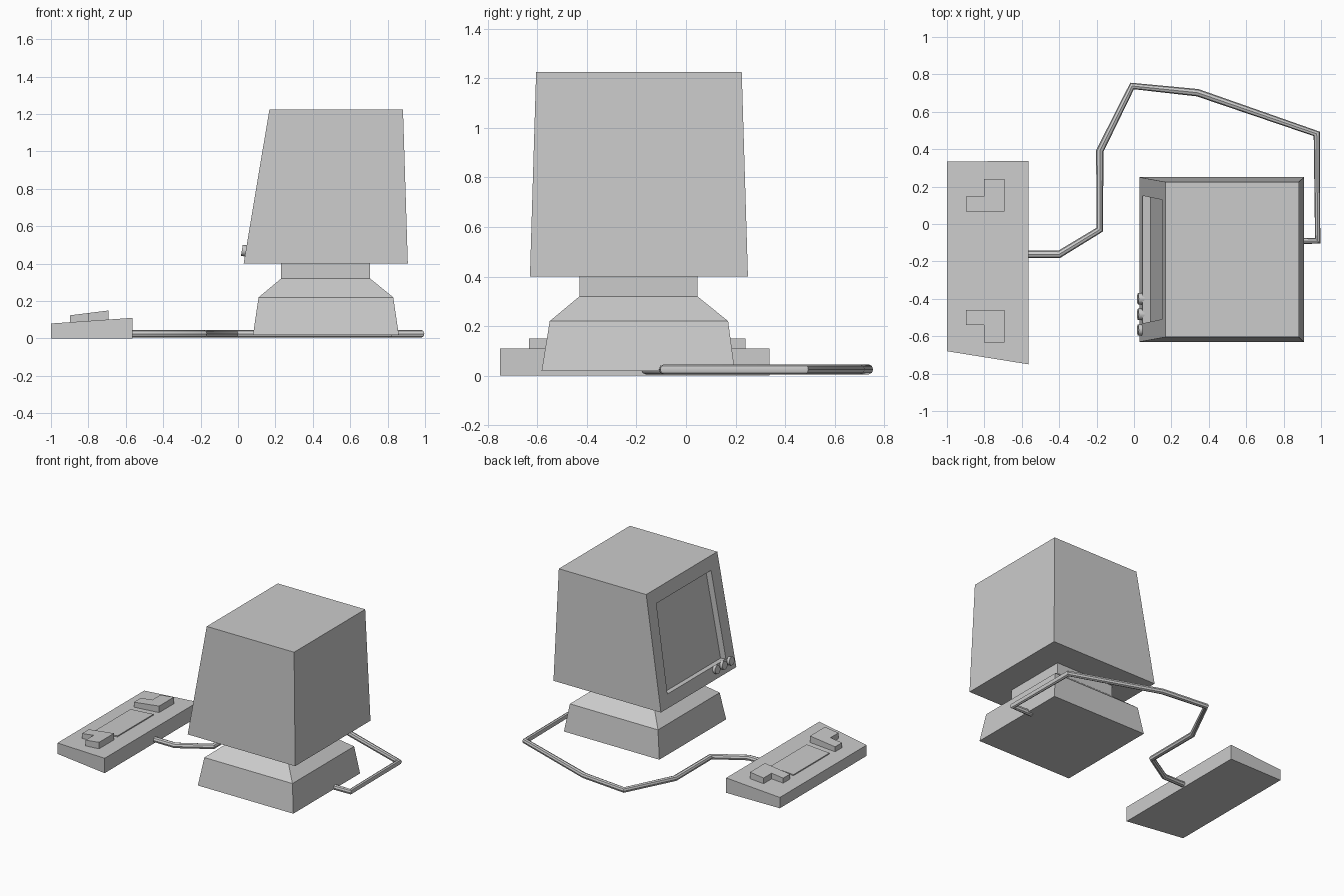
import bpy, bmesh, math
from mathutils import Vector

if "Cube" in bpy.data.objects:
    bpy.data.objects.remove(bpy.data.objects["Cube"])


def finish(name, bm):
    bmesh.ops.recalc_face_normals(bm, faces=bm.faces)
    mesh = bpy.data.meshes.new(name)
    bm.to_mesh(mesh)
    bm.free()
    obj = bpy.data.objects.new(name, mesh)
    bpy.context.collection.objects.link(obj)
    return obj


def loft(rings):
    """Closed solid skinned through rings of equal point count."""
    bm = bmesh.new()
    loops = [[bm.verts.new(p) for p in ring] for ring in rings]
    n = len(loops[0])
    for a, b in zip(loops, loops[1:]):
        for i in range(n):
            j = (i + 1) % n
            bm.faces.new((a[i], a[j], b[j], b[i]))
    bm.faces.new(loops[0][::-1])
    bm.faces.new(loops[-1])
    bmesh.ops.recalc_face_normals(bm, faces=bm.faces)
    return bm


def rect(x0, x1, y0, y1, z):
    return [(x0, y0, z), (x1, y0, z), (x1, y1, z), (x0, y1, z)]


# Tapered monitor case with a sunken screen in its sloping face
bm = loft([rect(0.03, 0.908, -0.63, 0.25, 0.40),
           rect(0.168, 0.882, -0.605, 0.225, 1.225)])
screen = min(bm.faces, key=lambda f: f.calc_center_median().x)
bmesh.ops.inset_individual(bm, faces=[screen], thickness=0.138)
bmesh.ops.inset_individual(bm, faces=[screen], thickness=0.0, depth=-0.044)
finish("monitor_case", bm)

# Stepped stand and neck
finish("monitor_stand", loft([
    rect(0.08, 0.86, -0.583, 0.197, 0.018),
    rect(0.11, 0.83, -0.55, 0.17, 0.22),
    rect(0.23, 0.707, -0.43, 0.046, 0.32),
    rect(0.23, 0.707, -0.43, 0.046, 0.402)]))

# Three control knobs standing square to the sloping face
slope = 0.138 / 0.825
normal = Vector((-1, 0, slope)).normalized()
for i, y in enumerate((-0.40, -0.483, -0.566)):
    z = 0.468
    spot = Vector((0.03 + slope * (z - 0.40), y, z))
    bpy.ops.mesh.primitive_cylinder_add(
        vertices=12, radius=0.03, depth=0.03, location=spot + normal * 0.006,
        rotation=normal.to_track_quat('Z', 'Y').to_euler())
    knob = bpy.context.object
    knob.name = f"control_knob_{i + 1}"
    bpy.ops.object.shade_smooth_by_angle(angle=math.radians(40))

# Keyboard wedge
deck = [(-1, -0.68), (-0.565, -0.75), (-0.565, 0.338), (-1, 0.333)]


def deck_z(x):
    return 0.08 + (x + 1) * 0.03 / 0.435


finish("keyboard", loft([[(x, y, 0) for x, y in deck],
                         [(x, y, deck_z(x)) for x, y in deck]]))


def key_block(name, outline, height):
    finish(name, loft([[(x, y, deck_z(x) - 0.01) for x, y in outline],
                       [(x, y, deck_z(x) + height(x)) for x, y in outline]]))


# Central key panel and a mirrored pair of L-shaped key blocks
key_block("key_panel", [(-0.887, -0.408), (-0.70, -0.408),
                        (-0.70, 0.013), (-0.887, 0.013)], lambda x: 0.008)
corner = [(-0.897, 0.263), (-0.692, 0.263), (-0.692, 0.437),
          (-0.803, 0.437), (-0.803, 0.343), (-0.897, 0.343)]
for name, side in (("key_block_left", 1), ("key_block_right", -1)):
    key_block(name, [(x, -0.196 + side * y) for x, y in corner],
              lambda x: 0.037 + (x + 0.897) * 0.055)

# Cable from keyboard around the back to the stand
path = [(-0.60, -0.162), (-0.40, -0.162), (-0.183, -0.03), (-0.183, 0.39),
        (-0.01, 0.738), (0.34, 0.702), (0.977, 0.482), (0.982, -0.09),
        (0.82, -0.09)]
curve = bpy.data.curves.new("cable", 'CURVE')
curve.dimensions = '3D'
curve.bevel_depth = 0.02
curve.bevel_resolution = 2
curve.use_fill_caps = True
spline = curve.splines.new('POLY')
spline.points.add(len(path) - 1)
for point, (x, y) in zip(spline.points, path):
    point.co = (x, y, 0.025, 1)
cable = bpy.data.objects.new("cable", curve)
bpy.context.collection.objects.link(cable)
bpy.ops.object.select_all(action='DESELECT')
cable.select_set(True)
bpy.context.view_layer.objects.active = cable
bpy.ops.object.convert(target='MESH')
bpy.ops.object.shade_smooth_by_angle(angle=math.radians(35))
